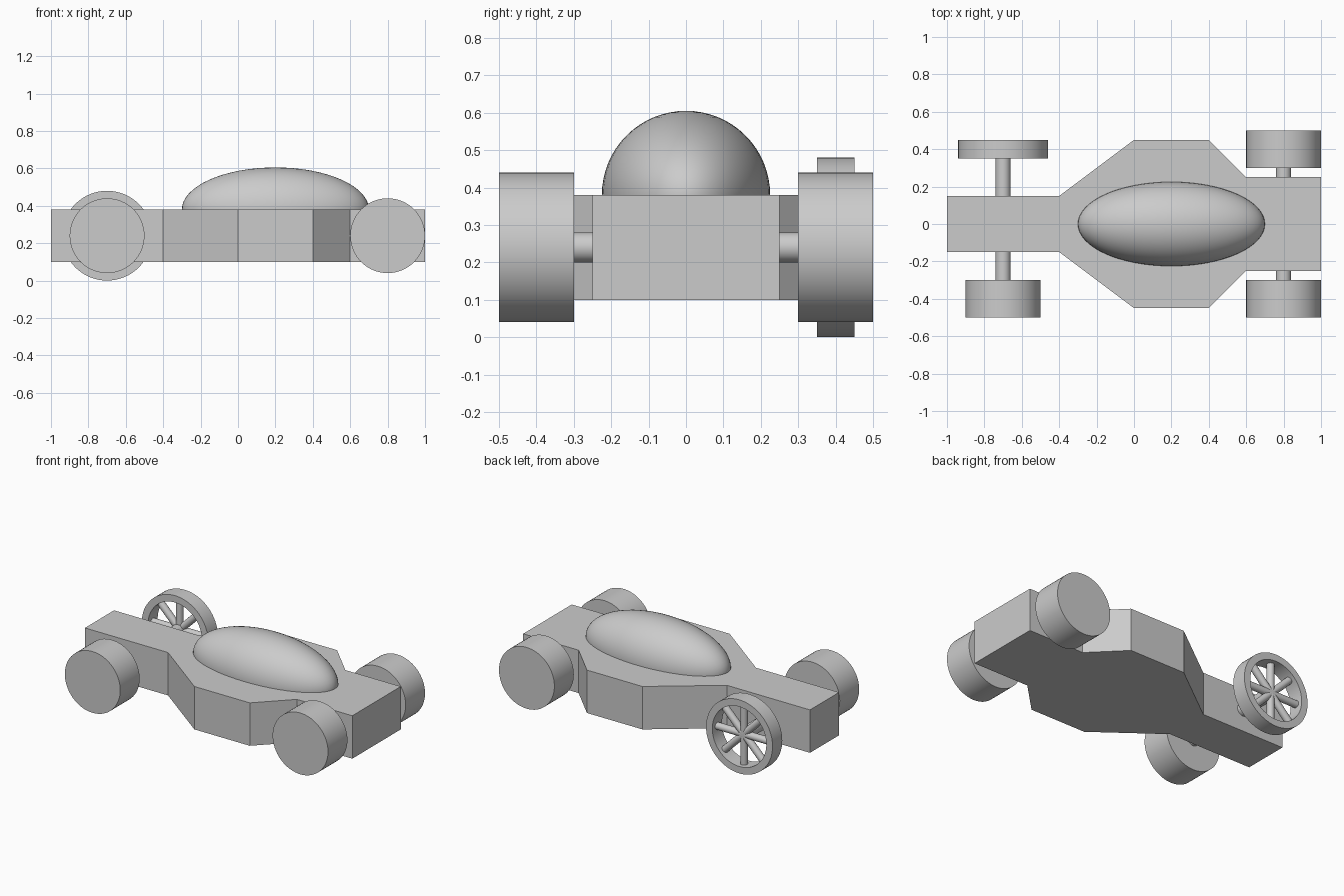
import bpy, bmesh
from math import pi, radians
from mathutils import Matrix, Vector

cube = bpy.data.objects.get("Cube")
if cube:
    bpy.data.objects.remove(cube, do_unlink=True)

grey = bpy.data.materials.new("light_grey")
grey.use_nodes = True
colour = (0.6, 0.6, 0.6, 1)
grey.diffuse_color = colour
grey.node_tree.nodes["Principled BSDF"].inputs["Base Color"].default_value = colour

HUB_Z = 0.24
FRONT_X, REAR_X = -0.7, 0.8


def finish(name, bm, smooth=True):
    bmesh.ops.recalc_face_normals(bm, faces=bm.faces)
    mesh = bpy.data.meshes.new(name)
    bm.to_mesh(mesh)
    bm.free()
    obj = bpy.data.objects.new(name, mesh)
    bpy.context.collection.objects.link(obj)
    mesh.materials.append(grey)
    if smooth:
        bpy.ops.object.select_all(action='DESELECT')
        obj.select_set(True)
        bpy.context.view_layer.objects.active = obj
        bpy.ops.object.shade_smooth_by_angle(angle=radians(30))
    return obj


def add_rod(bm, start, end, radius, sides=64):
    start, end = Vector(start), Vector(end)
    axis = end - start
    turn = axis.to_track_quat('Z', 'Y').to_matrix().to_4x4()
    bmesh.ops.create_cone(bm, cap_ends=True, segments=sides, radius1=radius, radius2=radius,
                          depth=axis.length,
                          matrix=Matrix.Translation((start + end) / 2) @ turn)


def rod(name, x, y0, y1, radius):
    bm = bmesh.new()
    add_rod(bm, (x, y0, HUB_Z), (x, y1, HUB_Z), radius)
    return finish(name, bm)


# Body: mirrored outline extruded upward
half = [(-1, 0.15), (-0.4, 0.15), (0, 0.45), (0.4, 0.45), (0.6, 0.25), (1, 0.25)]
outline = half + [(x, -y) for x, y in reversed(half)]
bm = bmesh.new()
base = bm.faces.new([bm.verts.new((x, y, 0.1)) for x, y in outline])
raised = bmesh.ops.extrude_face_region(bm, geom=[base], use_keep_orig=True)["geom"]
bmesh.ops.translate(bm, vec=(0, 0, 0.28),
                    verts=[v for v in raised if isinstance(v, bmesh.types.BMVert)])
finish("body", bm, smooth=False)

# Canopy: ellipsoid sunk halfway into the body
bm = bmesh.new()
bmesh.ops.create_uvsphere(bm, u_segments=64, v_segments=32, radius=1,
                          matrix=Matrix.Translation((0.2, 0, 0.38))
                          @ Matrix.Diagonal((0.5, 0.225, 0.225, 1)))
finish("canopy", bm)

# Solid wheels
rod("front_wheel", FRONT_X, -0.5, -0.3, 0.2)
for side, s in (("right", -1), ("left", 1)):
    rod("rear_wheel_" + side, REAR_X, s * 0.3, s * 0.5, 0.2)

# Axles
rod("front_axle", FRONT_X, -0.3, 0.4, 0.04)
rod("rear_axle", REAR_X, -0.3, 0.3, 0.04)

# Spoked wheel rim: rectangular section spun about the hub
hub = Vector((FRONT_X, 0.4, HUB_Z))
bm = bmesh.new()
section = [(0.195, -0.05), (0.24, -0.05), (0.24, 0.05), (0.195, 0.05)]
ring = [bm.verts.new(hub + Vector((r, y, 0))) for r, y in section]
edges = [bm.edges.new((ring[i], ring[(i + 1) % 4])) for i in range(4)]
bmesh.ops.spin(bm, geom=ring + edges, cent=hub, axis=(0, 1, 0), angle=2 * pi, steps=64)
bmesh.ops.remove_doubles(bm, verts=bm.verts, dist=0.0001)
finish("spoked_wheel_rim", bm)

# Spokes: four rods across the hub
bm = bmesh.new()
for i in range(4):
    arm = Matrix.Rotation(i * pi / 4, 3, 'Y') @ Vector((0.205, 0, 0))
    add_rod(bm, hub - arm, hub + arm, 0.023, 24)
finish("spokes", bm)
